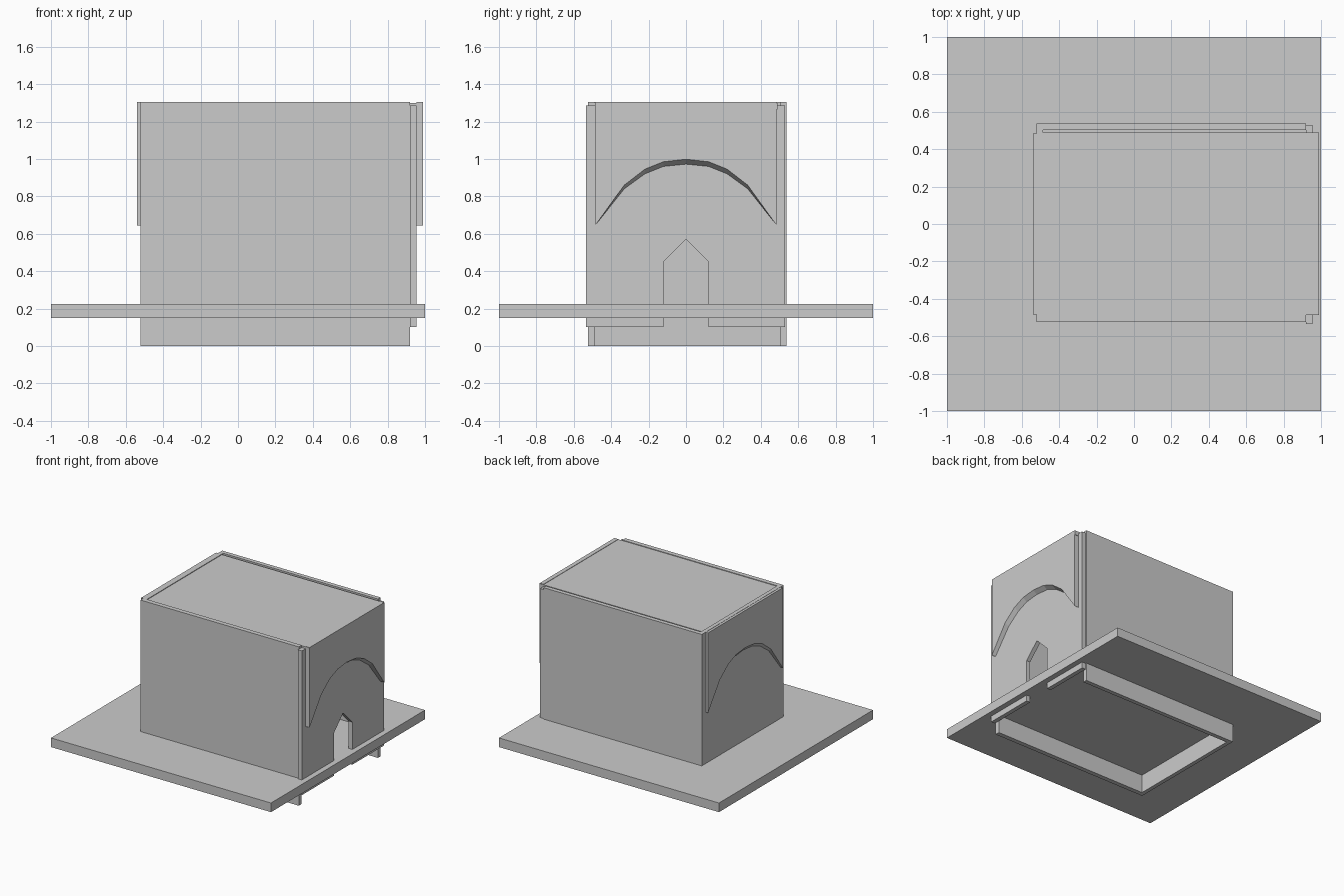
import bpy
import bmesh

cube = bpy.data.objects.get("Cube")
if cube:
    bpy.data.objects.remove(cube, do_unlink=True)

grey = bpy.data.materials.new("plain grey")
grey.use_nodes = True
colour = (0.6, 0.6, 0.6, 1)
grey.diffuse_color = colour
grey.node_tree.nodes["Principled BSDF"].inputs["Base Color"].default_value = colour


def finish(name, bm):
    bmesh.ops.recalc_face_normals(bm, faces=bm.faces)
    mesh = bpy.data.meshes.new(name)
    bm.to_mesh(mesh)
    bm.free()
    mesh.materials.append(grey)
    obj = bpy.data.objects.new(name, mesh)
    bpy.context.collection.objects.link(obj)
    return obj


def box(name, x0, x1, y0, y1, z0, z1):
    bm = bmesh.new()
    bmesh.ops.create_cube(bm, size=1)
    for v in bm.verts:
        v.co.x = x1 if v.co.x > 0 else x0
        v.co.y = y1 if v.co.y > 0 else y0
        v.co.z = z1 if v.co.z > 0 else z0
    return finish(name, bm)


def slab(name, rings):
    """Join two matching (x, outline) rings into a solid upright slab."""
    bm = bmesh.new()
    a, b = [[bm.verts.new((x, y, z)) for y, z in pts] for x, pts in rings]
    bm.faces.new(a)
    bm.faces.new(b)
    for i in range(len(a)):
        j = (i + 1) % len(a)
        bm.faces.new((a[i], a[j], b[j], b[i]))
    return finish(name, bm)


# Ground plate and the walls that pass down through it
box("ground_plate", -1, 1, -1, 1, 0.15, 0.225)
box("front_wall", -0.52, 0.92, -0.525, -0.487, 0, 1.305)
box("back_wall", -0.52, 0.92, 0.503, 0.538, 0, 1.305)
box("plain_end_wall", -0.52, -0.487, -0.487, 0.503, 0, 1.305)

# End wall with a pointed doorway rising from the plate
door = [(-0.12, 0.45), (0, 0.57), (0.12, 0.45)]
outline = ([(-0.535, 0.1), (-0.535, 1.285), (0.53, 1.285), (0.53, 0.1), (0.12, 0.1)]
           + door[::-1] + [(-0.12, 0.1)])
slab("door_wall", [(0.92, outline), (0.955, outline)])

# Roof resting between the walls and over the door wall
box("roof", -0.487, 0.99, -0.487, 0.488, 1.265, 1.3)


# Arched panels hung on both ends, with a sloping underside
def arch(apexes):
    half = [(0.485, 0.645)] + list(zip((0.33, 0.22, 0.12), apexes[:3]))
    left = [(-y, z) for y, z in half]
    return left + [(0, apexes[3])] + half[::-1] + [(0.485, 1.303), (-0.485, 1.303)]


inner = arch((0.84, 0.92, 0.96, 0.972))
outer = arch((0.86, 0.945, 0.985, 0.998))
slab("door_end_arch", [(0.955, inner), (0.99, outer)])
slab("plain_end_arch", [(-0.52, inner), (-0.54, outer)])
